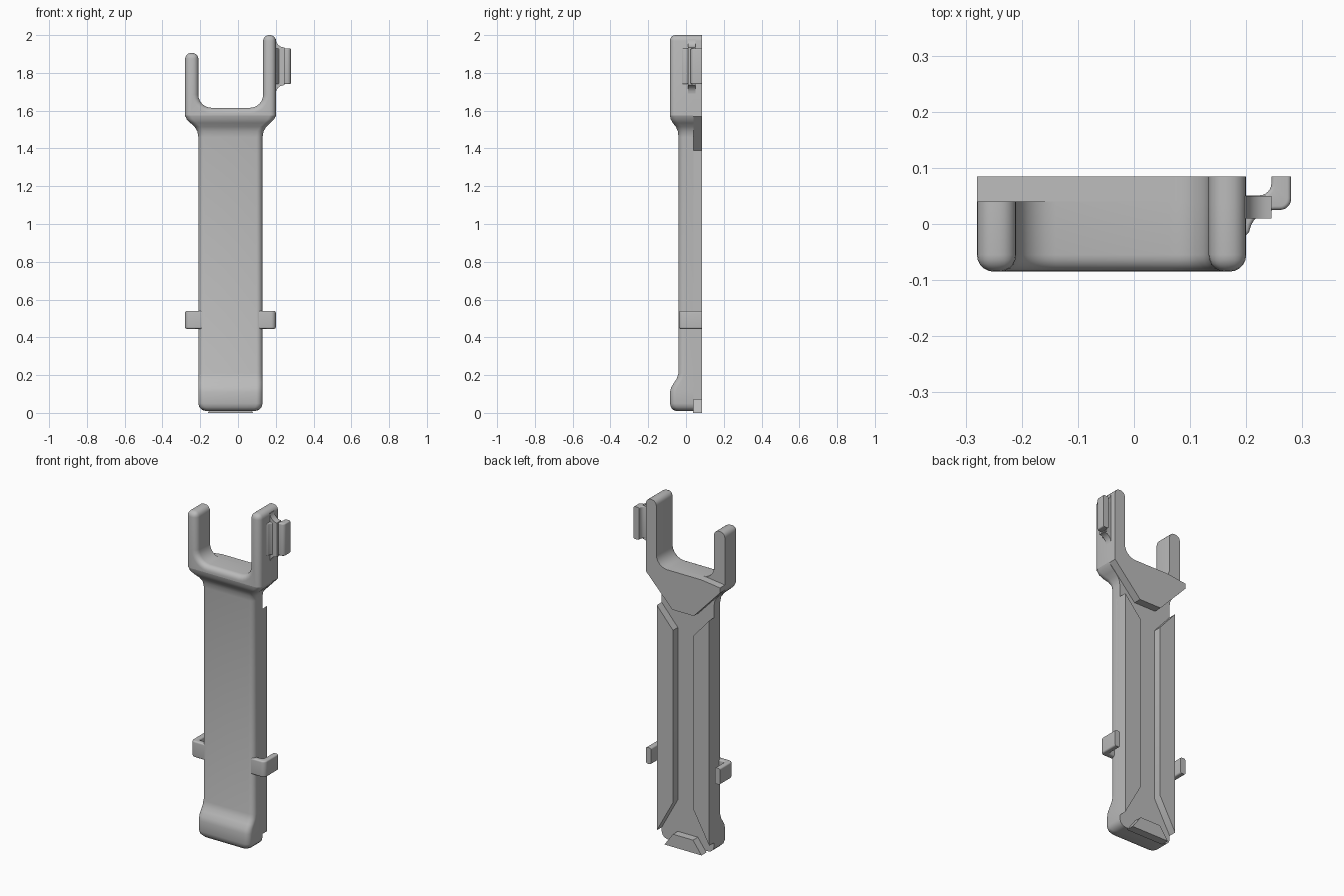
import bpy, bmesh
from math import sin, cos, radians, pi

old = bpy.data.objects.get("Cube")
if old:
    bpy.data.objects.remove(old, do_unlink=True)

MID = -0.04                            # centre line of the shaft
FRONT, FLOOR, BACK = -0.085, 0.04, 0.085
ROUND = 0.033

grey = bpy.data.materials.new("plain grey")
grey.use_nodes = True
colour = (0.5, 0.5, 0.5, 1)
grey.diffuse_color = colour
grey.node_tree.nodes["Principled BSDF"].inputs["Base Color"].default_value = colour


def finish(name, bm):
    bmesh.ops.recalc_face_normals(bm, faces=bm.faces)
    mesh = bpy.data.meshes.new(name)
    bm.to_mesh(mesh)
    bm.free()
    mesh.materials.append(grey)
    ob = bpy.data.objects.new(name, mesh)
    bpy.context.collection.objects.link(ob)
    bpy.ops.object.select_all(action='DESELECT')
    ob.select_set(True)
    bpy.context.view_layer.objects.active = ob
    bpy.ops.object.shade_smooth_by_angle(angle=radians(35))
    return ob


def arc(cx, cy, r, start, end, n=6):
    angles = [radians(start + (end - start) * i / n) for i in range(n + 1)]
    return [(cx + r * cos(a), cy + r * sin(a)) for a in angles]


def prism(name, outline, low, high, axis='y', rule=None, size=ROUND):
    """Extrude an outline along y (outline in x, z) or z (outline in x, y)."""
    bm = bmesh.new()
    place = (lambda p, d: (p[0], d, p[1])) if axis == 'y' else (lambda p, d: (p[0], p[1], d))
    face = bm.faces.new([bm.verts.new(place(p, low)) for p in outline])
    ext = bmesh.ops.extrude_face_region(bm, geom=[face], use_keep_orig=True)
    shift = place((0, 0), high - low)
    bmesh.ops.translate(bm, vec=shift,
                        verts=[g for g in ext["geom"] if isinstance(g, bmesh.types.BMVert)])
    bmesh.ops.recalc_face_normals(bm, faces=bm.faces)
    if rule:
        edges = [e for e in bm.edges if rule(e.verts[0].co, e.verts[1].co)]
        bmesh.ops.bevel(bm, geom=edges, offset=size, segments=5, profile=0.5,
                        affect='EDGES', clamp_overlap=True)
    return finish(name, bm)


# Shaft with swollen foot and flared neck: height, half width, front face
stations = [(.01, .13, -.05), (.015, .15, -.068), (.03, .165, -.08), (.05, .17, FRONT),
            (.11, .17, FRONT), (.135, .17, -.079), (.16, .17, -.063), (.18, .17, -.05),
            (.21, .17, -.04), (1.46, .17, -.04), (1.49, .175, -.043), (1.515, .19, -.054),
            (1.535, .212, -.07), (1.555, .232, -.081), (1.575, .24, FRONT)]
bm = bmesh.new()
rings = []
for z, half, front in stations:
    right = arc(MID + half - ROUND, front + ROUND, ROUND, 0, -90)
    left = [(2 * MID - x, y) for x, y in reversed(right)]
    ring = [(MID + half, FLOOR)] + right + left + [(MID - half, FLOOR)]
    rings.append([bm.verts.new((x, y, z)) for x, y in ring])
for a, b in zip(rings, rings[1:]):
    for i in range(len(a)):
        j = (i + 1) % len(a)
        bm.faces.new((a[i], a[j], b[j], b[i]))
bm.faces.new(rings[0])
bm.faces.new(rings[-1])
finish("shaft", bm)

# Fork with two prongs of unequal height
base = 1.575
right_bend = arc(.063, 1.685, .07, 0, -90)
left_bend = arc(-.14, 1.685, .07, -90, -180)
fork = ([(.2, base), (.2, 2), (.133, 2)] + right_bend + left_bend +
        [(-.21, 1.905), (-.28, 1.905), (-.28, base)])


def prong_top(a, b):
    return min(a.z, b.z) > 1.8 and abs(a.y - b.y) > .01


def fork_edge(a, b):
    on_front = max(a.y, b.y) < FRONT + .001 and max(a.z, b.z) > base + .01
    return on_front or prong_top(a, b)


prism("fork", fork, FRONT, FLOOR, rule=fork_edge, size=.03)

# Raised plate behind the fork, running up the tall prong
plate = ([(.2, 1.57), (.2, 2), (.133, 2)] + right_bend +
         [(-.16, 1.615), (-.28, 1.6), (-.28, 1.57), (-.11, 1.39), (.03, 1.39)])
prism("fork_back_plate", plate, FLOOR - .002, BACK, rule=prong_top, size=.03)

# Raised strips either side of the back groove
strip = [(.17, .07), (.17, 1.39), (.065, 1.27), (.065, .26)]
for side, name in ((1, "left_back_strip"), (-1, "right_back_strip")):
    prism(name, [(MID + side * u, z) for u, z in strip], FLOOR - .03, BACK)

# Raised plate at the foot
foot = [(-.12, 0), (.12, 0), (.065, .075), (-.065, .075)]
prism("foot_back_plate", [(MID + u, z) for u, z in foot], FLOOR - .002, BACK)

# Small hooks on both sides of the shaft
hook = ([(.15, -.038)] + arc(.215, -.013, .025, -90, 0) +
        [(.24, BACK), (.207, BACK), (.207, .012)] + arc(.195, .007, .012, 0, -90, 3) +
        [(.15, -.005)])


def flat_rim(a, b):
    return abs(a.z - b.z) < .001 and min(a.y, b.y) < BACK - .001


for side, name in ((1, "left_hook"), (-1, "right_hook")):
    prism(name, [(MID + side * u, y) for u, y in hook], .445, .54, 'z', flat_rim, .009)

# Clip beside the tall prong, with a flared root
clip = ([(.19, -.03), (.205, -.015)] + arc(.25, -.02, .045, 170, 90) +
        arc(.26, .045, .02, -90, 0) + [(.28, BACK), (.245, BACK)] +
        arc(.223, .073, .022, 0, -90) + [(.19, .051)])
prism("clip", clip, 1.74, 1.93, 'z', flat_rim, .007)
root = ([(.19, 1.69)] + arc(.245, 1.69, .045, 180, 90) +
        arc(.245, 1.98, .045, 270, 180) + [(.19, 1.98)])
prism("clip_root", root, .01, .05)
